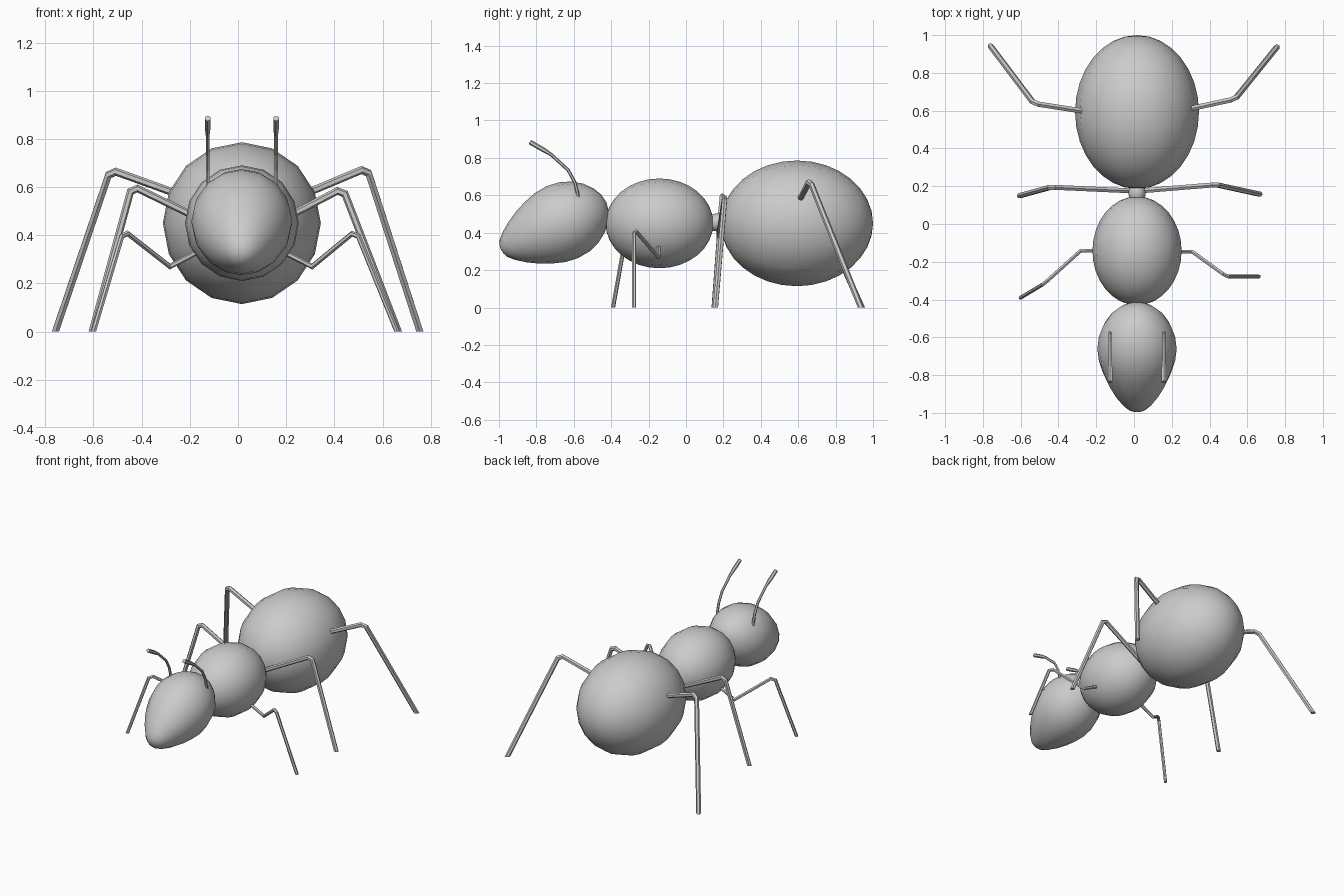
import bpy, bmesh, math
from mathutils import Vector, Matrix

if "Cube" in bpy.data.objects:
    bpy.data.objects.remove(bpy.data.objects["Cube"])

CX = 0.016  # body midline


def finish(name, bm, smooth=True):
    bmesh.ops.recalc_face_normals(bm, faces=bm.faces)
    me = bpy.data.meshes.new(name)
    bm.to_mesh(me)
    bm.free()
    for p in me.polygons:
        p.use_smooth = smooth
    ob = bpy.data.objects.new(name, me)
    bpy.context.collection.objects.link(ob)
    return ob


def ellipsoid(name, center, radii, segs=16, rings=16):
    # poles lie along the body (y axis)
    bm = bmesh.new()
    m = (Matrix.Translation(center) @ Matrix.Diagonal((*radii, 1))
         @ Matrix.Rotation(math.pi / 2, 4, 'X'))
    bmesh.ops.create_uvsphere(bm, u_segments=segs, v_segments=rings, radius=1, matrix=m)
    return finish(name, bm)


def lathe(name, origin, axis, side, profile, segs=16):
    # revolve (distance, radius) pairs about a tilted axis
    bm = bmesh.new()
    up = axis.cross(side)
    start = bm.verts.new(origin + axis * profile[0][0])
    end = bm.verts.new(origin + axis * profile[-1][0])
    rings = []
    for s, r in profile[1:-1]:
        ring = []
        for i in range(segs):
            a = 2 * math.pi * i / segs
            ring.append(bm.verts.new(origin + axis * s + (side * math.cos(a) + up * math.sin(a)) * r))
        rings.append(ring)
    for i in range(segs):
        j = (i + 1) % segs
        bm.faces.new((start, rings[0][i], rings[0][j]))
        bm.faces.new((end, rings[-1][j], rings[-1][i]))
        for a, b in zip(rings, rings[1:]):
            bm.faces.new((a[i], b[i], b[j], a[j]))
    return finish(name, bm)


def tube(name, pts, radii, sides=6, flat_end=False):
    # mitred limb through the points; feet are cut level with the ground
    bm = bmesh.new()
    pts = [Vector(p) for p in pts]
    dirs = [(b - a).normalized() for a, b in zip(pts, pts[1:])]
    d0 = dirs[0]
    u = d0.cross(Vector((0, 0, 1))).normalized()
    v = u.cross(d0)
    angs = [2 * math.pi * (i + 0.5) / sides for i in range(sides)]
    offs = [u * math.cos(a) + v * math.sin(a) for a in angs]
    rings = [[bm.verts.new(pts[0] + o * radii[0]) for o in offs]]
    for k in range(1, len(pts)):
        d = dirs[k - 1]
        if k < len(dirs):
            n = d + dirs[k]
        else:
            n = Vector((0, 0, 1)) if flat_end else d
        offs = [o - d * (o.dot(n) / d.dot(n)) for o in offs]
        rings.append([bm.verts.new(pts[k] + o * radii[k]) for o in offs])
    for a, b in zip(rings, rings[1:]):
        for i in range(sides):
            j = (i + 1) % sides
            bm.faces.new((a[i], a[j], b[j], b[i]))
    bm.faces.new(rings[0])
    bm.faces.new(rings[-1])
    return finish(name, bm, False)


def leg(name, pts, r):
    # double the knee so that it bends softly
    pts = [Vector(p) for p in pts]
    hip, knee, foot = pts[-3:]
    before = knee + (hip - knee).normalized() * 0.025
    after = knee + (foot - knee).normalized() * 0.025
    path = pts[:-2] + [before, after, foot]
    tube(name, path, [r] * len(path), flat_end=True)


# body
ellipsoid("abdomen", (CX, 0.593, 0.45), (0.328, 0.407, 0.336))
ellipsoid("thorax", (CX, -0.142, 0.45), (0.236, 0.288, 0.24))
ellipsoid("waist", (CX, 0.165, 0.455), (0.046, 0.06, 0.048), 12, 8)

# pear-shaped head, tilted nose down
t = math.radians(24)
lathe("head", Vector((CX, -0.99, 0.31)), Vector((0, math.cos(t), math.sin(t))), Vector((1, 0, 0)),
      [(0, 0), (0.004, 0.025), (0.016, 0.05), (0.045, 0.08), (0.1, 0.12), (0.16, 0.154),
       (0.22, 0.18), (0.29, 0.202), (0.36, 0.21), (0.43, 0.202), (0.49, 0.18),
       (0.545, 0.143), (0.585, 0.098), (0.61, 0.05), (0.618, 0)])

# antennae
for side, s in (("left", -1), ("right", 1)):
    x = CX + s * 0.142
    tube("antenna_" + side,
         [(x, -0.57, 0.56), (x, -0.583, 0.625), (x, -0.595, 0.67), (x, -0.63, 0.735),
          (x, -0.72, 0.817), (x, -0.765, 0.845), (x, -0.835, 0.885)],
         [0.009, 0.009, 0.009, 0.009, 0.009, 0.013, 0.013])

# legs (each posed a little differently)
leg("front_leg_left", [(-0.15, -0.14, 0.34), (-0.283, -0.142, 0.27), (-0.475, -0.315, 0.42), (-0.6, -0.39, 0)], 0.011)
leg("front_leg_right", [(0.17, -0.145, 0.34), (0.308, -0.147, 0.27), (0.49, -0.278, 0.42), (0.66, -0.278, 0)], 0.011)
leg("middle_leg_left", [(0.0, 0.175, 0.39), (-0.44, 0.195, 0.605), (-0.605, 0.15, 0)], 0.015)
leg("middle_leg_right", [(0.03, 0.175, 0.385), (0.435, 0.208, 0.595), (0.665, 0.158, 0)], 0.015)
leg("rear_leg_left", [(-0.22, 0.59, 0.56), (-0.53, 0.638, 0.672), (-0.758, 0.94, 0)], 0.016)
leg("rear_leg_right", [(0.25, 0.6, 0.56), (0.535, 0.662, 0.68), (0.755, 0.935, 0)], 0.016)
